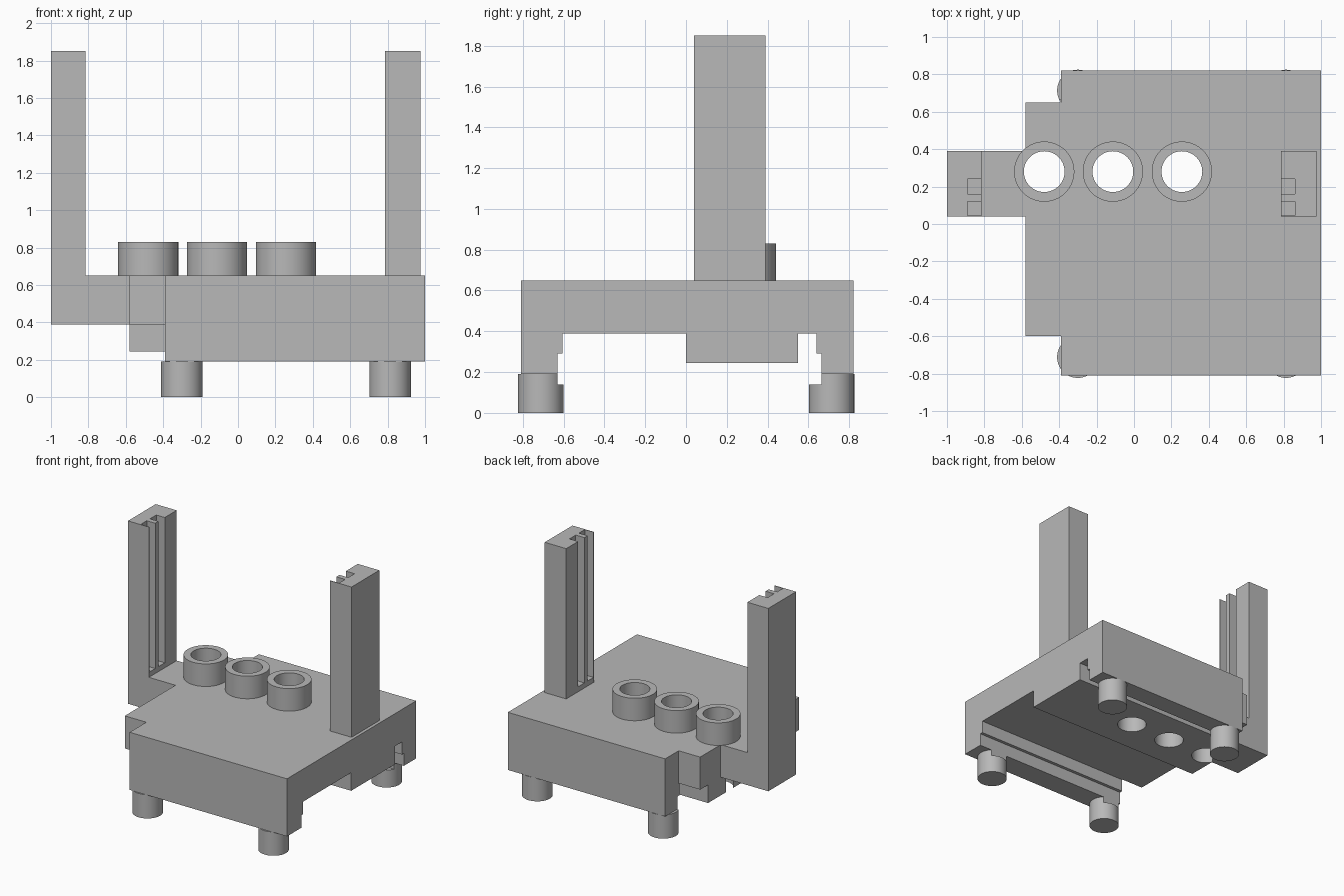
import bpy
import bmesh
from mathutils import Vector

cube = bpy.data.objects.get("Cube")
if cube:
    bpy.data.objects.remove(cube, do_unlink=True)

grey = bpy.data.materials.new("plain grey")
grey.use_nodes = True
grey.diffuse_color = (0.48, 0.48, 0.48, 1)
grey.node_tree.nodes["Principled BSDF"].inputs["Base Color"].default_value = (0.48, 0.48, 0.48, 1)


def finish(name, bm):
    bmesh.ops.recalc_face_normals(bm, faces=bm.faces)
    mesh = bpy.data.meshes.new(name)
    bm.to_mesh(mesh)
    bm.free()
    mesh.materials.append(grey)
    obj = bpy.data.objects.new(name, mesh)
    bpy.context.collection.objects.link(obj)
    return obj


def box(name, x, y, z):
    bm = bmesh.new()
    bmesh.ops.create_cube(bm, size=1)
    for v in bm.verts:
        v.co = Vector([lo + (c + 0.5) * (hi - lo) for c, (lo, hi) in zip(v.co, (x, y, z))])
    return finish(name, bm)


def cylinder(name, x, y, z, radius):
    bm = bmesh.new()
    bmesh.ops.create_cone(bm, cap_ends=True, segments=64, radius1=radius,
                          radius2=radius, depth=z[1] - z[0])
    bmesh.ops.translate(bm, verts=bm.verts, vec=(x, y, sum(z) / 2))
    return finish(name, bm)


def profile_along_x(name, points, x):
    bm = bmesh.new()
    face = bm.faces.new([bm.verts.new((x[0], y, z)) for y, z in points])
    new = bmesh.ops.extrude_face_region(bm, geom=[face])["geom"]
    bmesh.ops.translate(bm, vec=(x[1] - x[0], 0, 0),
                        verts=[g for g in new if isinstance(g, bmesh.types.BMVert)])
    return finish(name, bm)


def combine(obj, tool, operation):
    mod = obj.modifiers.new(operation.lower(), 'BOOLEAN')
    mod.operation = operation
    mod.solver = 'EXACT'
    mod.object = tool
    bpy.context.view_layer.objects.active = obj
    bpy.ops.object.modifier_apply(modifier=mod.name)
    bpy.data.objects.remove(tool, do_unlink=True)


TOP, FLOOR, WALL, KEEL = 0.65, 0.39, 0.19, 0.245
ARM_Y = (0.04, 0.39)
parts = []

# Chassis: stepped end walls with a raised floor and a low keel block
body = profile_along_x("chassis", [
    (-0.81, TOP), (-0.81, WALL), (-0.63, WALL), (-0.63, 0.29), (-0.605, 0.29),
    (-0.605, FLOOR), (0, FLOOR), (0, KEEL), (0.55, KEEL), (0.55, FLOOR),
    (0.64, FLOOR), (0.64, 0.29), (0.665, 0.29), (0.665, WALL), (0.82, WALL),
    (0.82, TOP)], (-0.39, 1.0))

# Side ledge and the arm that carries the right post
ledge = profile_along_x("side_ledge", [
    (-0.6, TOP), (-0.6, FLOOR), (0, FLOOR), (0, KEEL), (0.55, KEEL),
    (0.55, FLOOR), (0.65, FLOOR), (0.65, TOP)], (-0.58, -0.2))
combine(body, ledge, 'UNION')
combine(body, box("arm", (-1, -0.5), ARM_Y, (FLOOR, TOP)), 'UNION')
parts.append(body)

# Three open sockets whose bores pass through the chassis
for i, x in enumerate((-0.48, -0.113, 0.256)):
    socket = cylinder(f"socket_{i + 1}", x, 0.28, (TOP, 0.83), 0.161)
    for target in (body, socket):
        combine(target, cylinder("bore", x, 0.28, (0.1, 1.0), 0.109), 'DIFFERENCE')
    parts.append(socket)

# Two posts, each with a pair of vertical grooves on its inner side
for name, x, groove in (("right_post", (-1, -0.815), (-0.89, -0.7)),
                        ("left_post", (0.785, 0.975), (0.7, 0.862))):
    post = box(name, x, ARM_Y, (TOP, 1.85))
    for y in ((0.045, 0.12), (0.16, 0.24)):
        combine(post, box("groove", groove, y, (0.69, 2.0)), 'DIFFERENCE')
    parts.append(post)

# Four round feet, notched on the inside of the end walls
for side, x in (("right", -0.3), ("left", 0.813)):
    for end, y in (("front", -0.712), ("back", 0.714)):
        foot = cylinder(f"{end}_{side}_foot", x, y, (0, WALL), 0.111)
        notch = box("notch", (-1, 1.2), (-0.63, 0.665), (0.14, 0.3))
        combine(foot, notch, 'DIFFERENCE')
        parts.append(foot)

# Smooth the round walls, keep the edges crisp
bpy.ops.object.select_all(action='DESELECT')
for part in parts:
    part.select_set(True)
bpy.context.view_layer.objects.active = body
bpy.ops.object.shade_smooth_by_angle()
